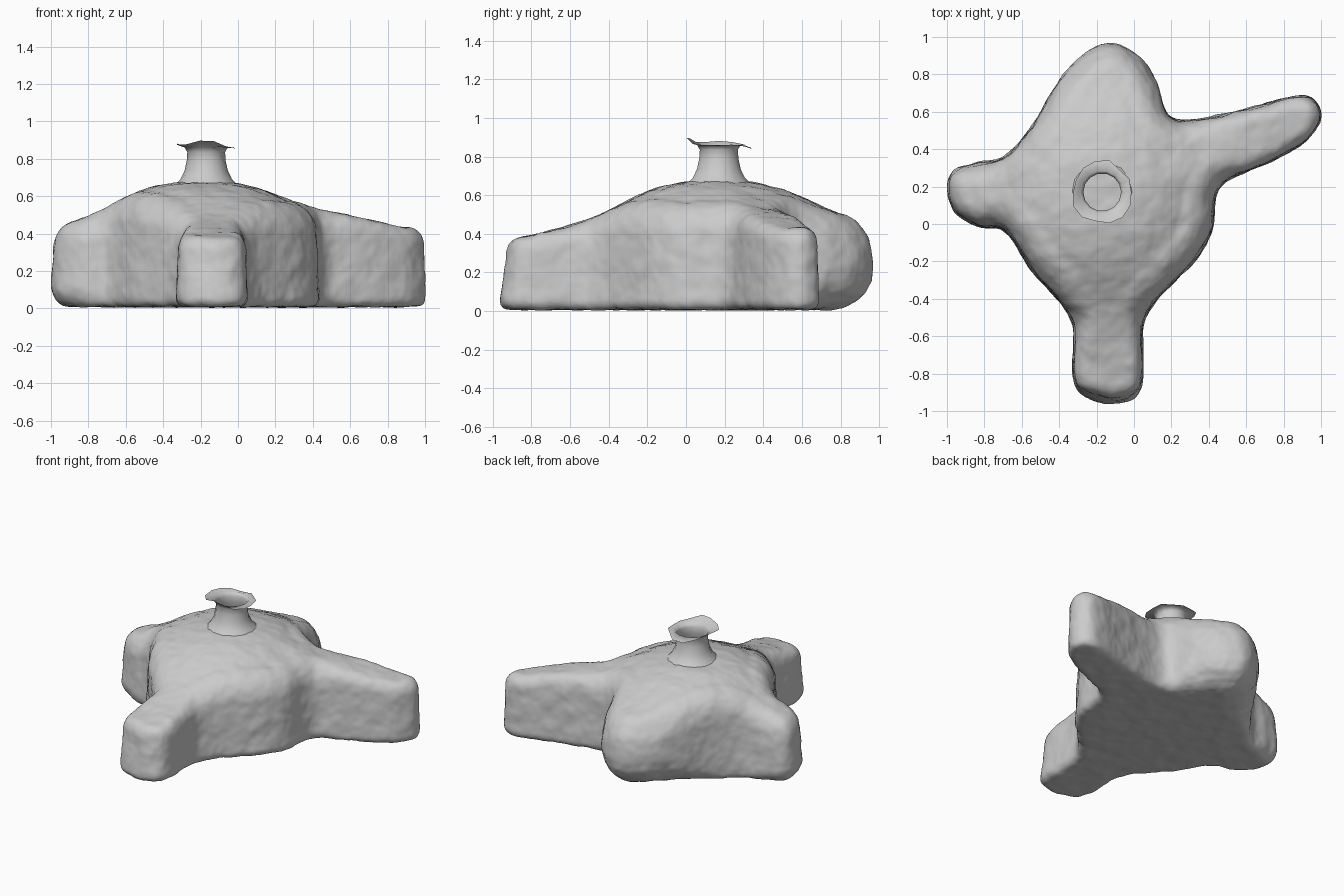
import bpy, bmesh, math, random
from mathutils import Vector

if "Cube" in bpy.data.objects:
    bpy.data.objects.remove(bpy.data.objects["Cube"])

random.seed(4)
CX, CY = -0.17, 0.17

# Plan outline, clockwise from the front limb
outline = [(-.13, -.965), (-.28, -.915), (-.33, -.8), (-.325, -.56), (-.385, -.44), (-.55, -.25),
           (-.69, -.04), (-.82, -.02), (-.96, .06), (-1, .2), (-.96, .29), (-.84, .33),
           (-.70, .36), (-.545, .53), (-.42, .74), (-.28, .9), (-.13, .97), (.02, .9),
           (.12, .76), (.19, .58), (.35, .565), (.6, .62), (.88, .69), (.98, .65),
           (1, .55), (.9, .425), (.7, .315), (.49, .225), (.435, .12), (.425, -.02), (.35, -.17),
           (.2, -.33), (.1, -.44), (.05, -.56), (.05, -.82), (0, -.935)]


def spline(pts, steps):
    """Closed smooth curve through the points"""
    out, n = [], len(pts)
    for i in range(n):
        p0, p1, p2, p3 = (Vector(pts[(i + k) % n]) for k in (-1, 0, 1, 2))
        for s in range(steps):
            t = s / steps
            out.append(0.5 * (2 * p1 + (p2 - p0) * t + (2 * p0 - 5 * p1 + 4 * p2 - p3) * t * t
                              + (3 * p1 - p0 - 3 * p2 + p3) * t ** 3))
    return out


def smoothstep(a, b, x):
    t = min(1, max(0, (x - a) / (b - a)))
    return t * t * (3 - 2 * t)


def top_z(x, y):
    """Height of the domed top"""
    dy = y - .15
    if dy > 0:
        dy *= .92
    d = math.hypot(x + .19, dy)
    z = .425 + .25 * math.exp(-(d / .56) ** 3)
    z += .065 * math.exp(-((x - .55) / .26) ** 2) * smoothstep(.1, .3, y)
    return z - .05 * smoothstep(-.55, -.95, y) if y < -.95 else z - .05 * smoothstep(.55, .95, -y)


def skin(bm, rings):
    n = len(rings[0])
    for a, b in zip(rings, rings[1:]):
        for i in range(n):
            j = (i + 1) % n
            bm.faces.new((a[i], a[j], b[j], b[i]))


def finish(bm, name):
    bmesh.ops.recalc_face_normals(bm, faces=bm.faces)
    me = bpy.data.meshes.new(name)
    bm.to_mesh(me)
    bm.free()
    ob = bpy.data.objects.new(name, me)
    bpy.context.collection.objects.link(ob)
    for p in me.polygons:
        p.use_smooth = True
    return ob


# Body: rounded walls around the outline, domed top
pts = spline(outline, 5)
n = len(pts)
cols = []
for i, p in enumerate(pts):
    tan = pts[(i + 2) % n] - pts[i - 2]
    inward = Vector((tan.y, -tan.x)).normalized()
    back = smoothstep(.4, .8, p.y) * (1 - smoothstep(.12, .24, p.x))
    left = smoothstep(.7, .95, -p.x)
    tip = smoothstep(.85, .95, -p.y)
    belly = (1 - back) * (1 - smoothstep(.55, .8, math.hypot(p.x + .15, p.y - .1)))
    a = .075 + .11 * back + .04 * left + .095 * belly
    c = .085 + .16 * back + .06 * left + .11 * belly
    b = .045 + .165 * back + .06 * left
    tilt = (.012 + .025 * tip) * (1 - back)
    rim = p + inward * (a + tilt)
    zt = top_z(rim.x, rim.y)
    col = []
    for s in range(6):
        u = s / 5 * math.pi / 2
        q = p + inward * b * (1 - math.sin(u))
        col.append((q.x, q.y, .008 + b * (1 - math.cos(u))))
    for s in range(7):
        u = s / 6 * math.pi / 2
        q = p + inward * (tilt + a * (1 - math.cos(u)))
        col.append((q.x, q.y, zt - c * (1 - math.sin(u))))
    for s in range(1, 24):
        t = s / 24
        x, y = rim.x + (CX - rim.x) * t, rim.y + (CY - rim.y) * t
        col.append((x, y, top_z(x, y)))
    cols.append(col)
bm = bmesh.new()
rings = [[bm.verts.new(c[r]) for c in cols] for r in range(len(cols[0]))]
skin(bm, rings)
for ring, z in ((rings[0], .008), (rings[-1], .675)):
    hub = bm.verts.new((CX, CY, z))
    for i in range(n):
        bm.faces.new((ring[i], ring[(i + 1) % n], hub))
body = finish(bm, "body")
rm = body.modifiers.new("remesh", 'REMESH')
rm.mode = 'VOXEL'
rm.voxel_size = .016
rm.use_smooth_shade = True
sm = body.modifiers.new("smooth", 'SMOOTH')
sm.iterations = 5
# Slightly lumpy surface
tex = bpy.data.textures.new("lumps", 'CLOUDS')
tex.noise_scale = .1
dp = body.modifiers.new("lumps", 'DISPLACE')
dp.texture = tex
dp.strength = .016
dp.mid_level = .47

# Neck: open tube with a thin ragged collar
profile = [(.17, .66), (.138, .69), (.116, .735), (.104, .79), (.101, .835), (.115, .86), (.165, .868)]
sides = 14
bm = bmesh.new()
rings = []
for r, z in profile:
    ring = []
    for i in range(sides):
        ang = 2 * math.pi * i / sides
        rr, zz = r, z
        if r == .165:
            rr += random.uniform(-.015, .012)
            zz += .012 * math.sin(3 * ang) - .016 * math.sin(ang) - .008 * math.cos(ang) + random.uniform(-.006, .006)
        ring.append(bm.verts.new((CX + rr * math.cos(ang), CY + rr * math.sin(ang), zz)))
    rings.append(ring)
skin(bm, rings)
finish(bm, "neck_collar")
